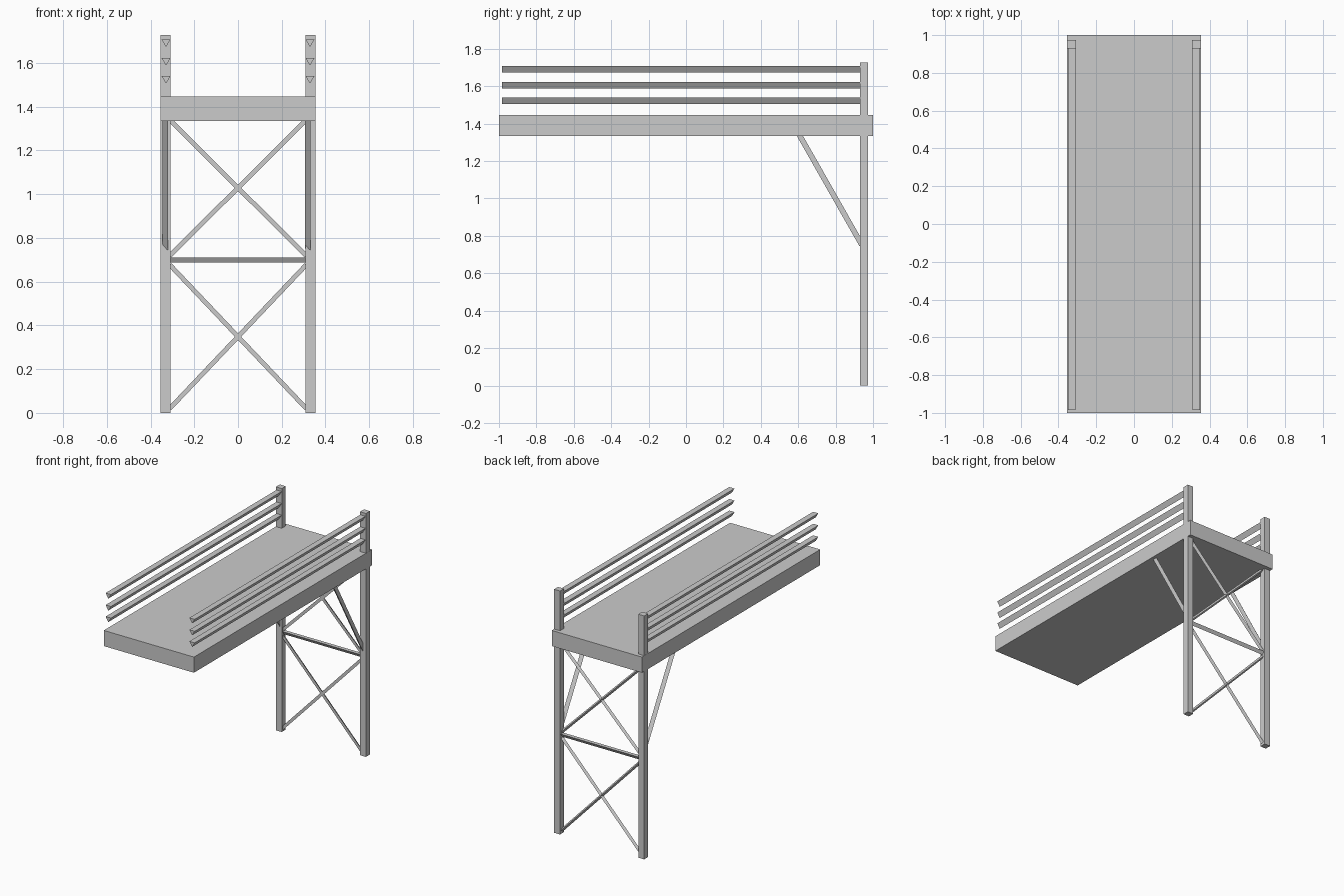
import bpy, bmesh
from mathutils import Vector

if "Cube" in bpy.data.objects:
    bpy.data.objects.remove(bpy.data.objects["Cube"])


def box(name, lo, hi):
    bm = bmesh.new()
    bmesh.ops.create_cube(bm, size=1)
    for v in bm.verts:
        v.co = Vector([(a + b) / 2 + c * (b - a) for a, b, c in zip(lo, hi, v.co)])
    return finish(name, bm)


def tri_bar(name, p, q, flat, width, depth):
    """Triangular bar from p to q; its flat side faces the 'flat' direction."""
    p, q, flat = Vector(p), Vector(q), Vector(flat)
    axis = (q - p).normalized()
    flat = (flat - axis * flat.dot(axis)).normalized()
    side = axis.cross(flat)
    profile = [side * width / 2 + flat * depth / 2,
               side * -width / 2 + flat * depth / 2,
               flat * -depth / 2]
    bm = bmesh.new()
    a = [bm.verts.new(p + o) for o in profile]
    b = [bm.verts.new(q + o) for o in profile]
    bm.faces.new(a)
    bm.faces.new(b[::-1])
    for i in range(3):
        j = (i + 1) % 3
        bm.faces.new((a[i], b[i], b[j], a[j]))
    return finish(name, bm)


def finish(name, bm):
    bmesh.ops.recalc_face_normals(bm, faces=bm.faces)
    mesh = bpy.data.meshes.new(name)
    bm.to_mesh(mesh)
    bm.free()
    obj = bpy.data.objects.new(name, mesh)
    bpy.context.collection.objects.link(obj)
    return obj


# Deck slab
box("deck", (-0.354, -1, 1.335), (0.354, 1, 1.446))

POST_X, HALF = 0.3305, 0.023
POST_Y0, POST_Y1 = 0.93, 0.974
MID_Y = (POST_Y0 + POST_Y1) / 2

for label, s in (("left", -1), ("right", 1)):
    # Rear posts
    x = s * POST_X
    box(f"{label}_post", (x - HALF, POST_Y0, 0), (x + HALF, POST_Y1, 1.728))
    # Handrails, flat side up
    for i, z in enumerate((1.523, 1.605, 1.69)):
        tri_bar(f"{label}_rail_{i + 1}", (s * 0.329, -0.985, z),
                (s * 0.329, 0.935, z), (0, 0, 1), 0.041, 0.034)

# Knee braces between posts and deck
for label, x in (("left", -0.332), ("right", 0.319)):
    tri_bar(f"{label}_knee_brace", (x, 0.603, 1.345), (x, 0.94, 0.752),
            (1, 0, 0), 0.029, 0.025)

# Horizontal cross bar
tri_bar("cross_bar", (-0.31, MID_Y, 0.698), (0.31, MID_Y, 0.698),
        (0, 0, 1), 0.027, 0.023)

# Diagonal bracing between the posts
for label, z0, z1 in (("lower", 0.02, 0.677), ("upper", 0.718, 1.34)):
    for i, s in enumerate((-1, 1)):
        tri_bar(f"{label}_diagonal_{i + 1}", (s * 0.312, MID_Y, z0),
                (-s * 0.312, MID_Y, z1), (0, -1, 0), 0.021, 0.018)
